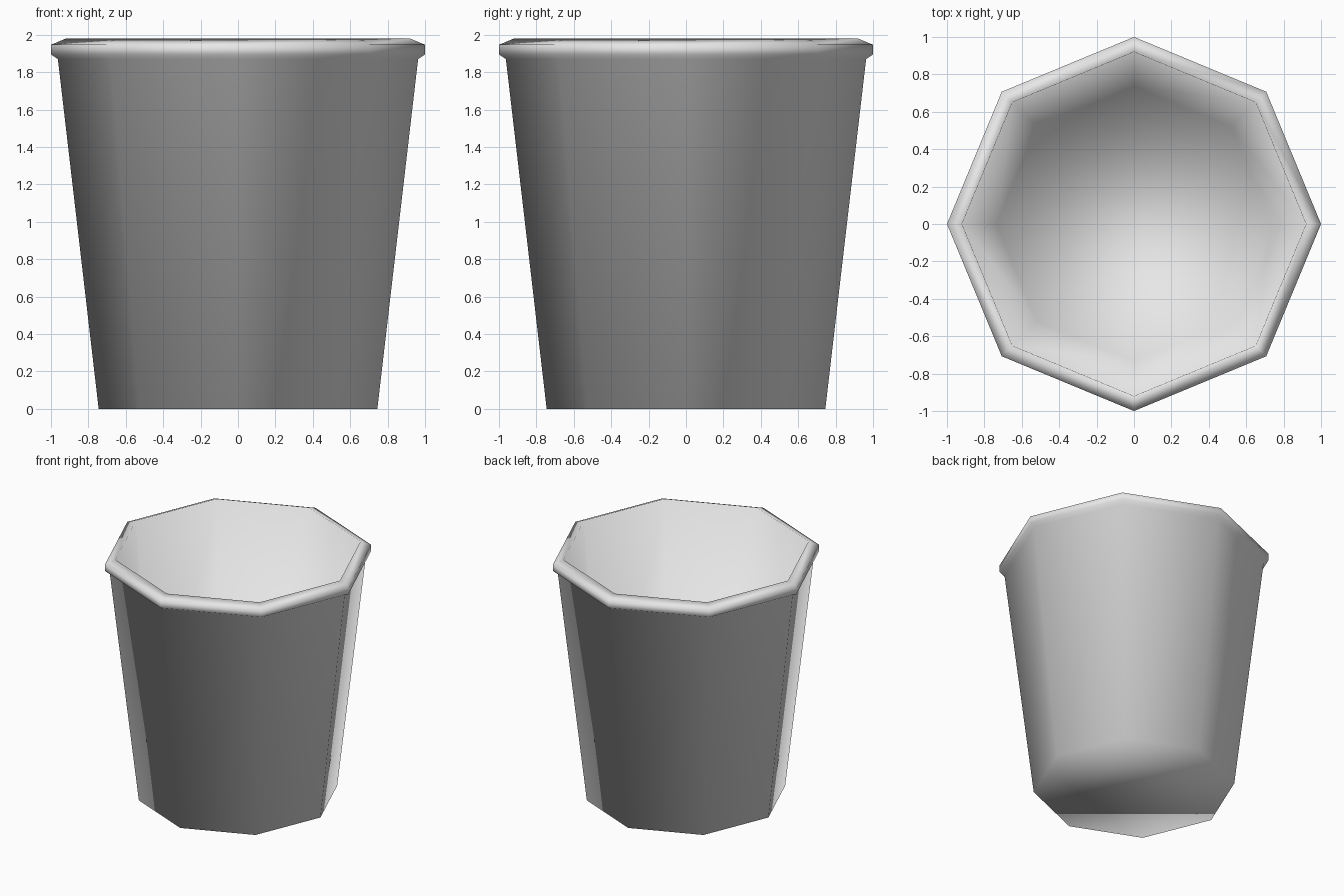
import bpy
import bmesh
from math import cos, sin, tau

cube = bpy.data.objects.get("Cube")
if cube:
    bpy.data.objects.remove(cube, do_unlink=True)

SIDES = 8

# Material
grey = bpy.data.materials.new("plain grey")
grey.use_nodes = True
colour = (0.8, 0.8, 0.8, 1)
grey.diffuse_color = colour
grey.node_tree.nodes["Principled BSDF"].inputs["Base Color"].default_value = colour

# Cup profile (radius, height): outer base, wall, rolled rim, inner wall, floor
profile = [
    (0.745, 0.0),
    (0.963, 1.87),
    (1.0, 1.895),
    (1.0, 1.947),
    (0.92, 1.98),
    (0.735, 0.03),
]


def lathe(name, points, sides, material):
    """Turn a profile into a closed shell with flat caps at both ends."""
    bm = bmesh.new()
    rings = [
        [bm.verts.new((r * cos(tau * i / sides), r * sin(tau * i / sides), z))
         for i in range(sides)]
        for r, z in points
    ]
    for low, high in zip(rings, rings[1:]):
        for i in range(sides):
            j = (i + 1) % sides
            bm.faces.new((low[i], low[j], high[j], high[i]))
    bm.faces.new(reversed(rings[0]))
    bm.faces.new(rings[-1])
    for face in bm.faces:
        face.smooth = True
    mesh = bpy.data.meshes.new(name)
    bm.to_mesh(mesh)
    bm.free()
    mesh.materials.append(material)
    obj = bpy.data.objects.new(name, mesh)
    bpy.context.collection.objects.link(obj)
    return obj


# Octagonal cup, smooth all over
lathe("cup", profile, SIDES, grey)
